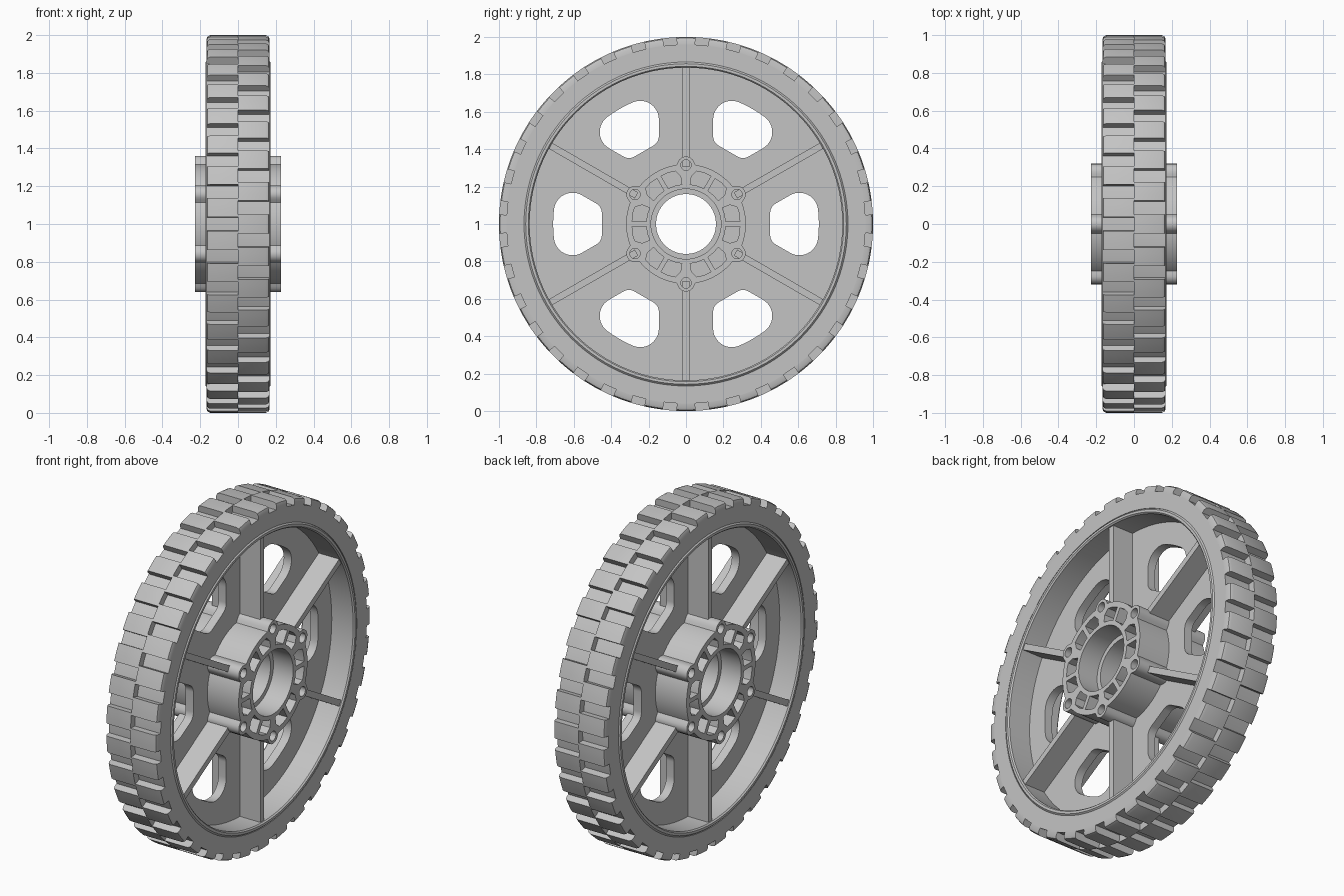
import bpy, bmesh
from math import sin, cos, radians, sqrt, tau, asin, degrees
from mathutils import Matrix, Vector

if "Cube" in bpy.data.objects:
    bpy.data.objects.remove(bpy.data.objects["Cube"])

grey = bpy.data.materials.new("light_grey")
grey.use_nodes = True
GREY = (0.55, 0.55, 0.55, 1)
grey.diffuse_color = GREY
grey.node_tree.nodes["Principled BSDF"].inputs["Base Color"].default_value = GREY

# wheel plane (u, v, axle) -> world (y, z, x), raised to stand on the ground
TO_WORLD = Matrix(((0, 0, 1, 0), (1, 0, 0, 0), (0, 1, 0, 1), (0, 0, 0, 1)))
TREAD, FLOOR, HALF = 1.0, 0.96, 0.167
BORE, SEAT, HUB = 0.16, 0.187, 0.32
CORE, HUB_END = 0.1, 0.228
BOLT_R, BOSS = 0.315, 0.046


def add_object(name, mesh):
    mesh.transform(TO_WORLD)
    mesh.materials.clear()
    mesh.materials.append(grey)
    obj = bpy.data.objects.new(name, mesh)
    bpy.context.scene.collection.objects.link(obj)
    bpy.ops.object.select_all(action='DESELECT')
    obj.select_set(True)
    bpy.context.view_layer.objects.active = obj
    bpy.ops.object.shade_smooth_by_angle(angle=radians(30))
    return obj


def polar(r, deg):
    return Vector((r * cos(radians(deg)), r * sin(radians(deg))))


def arc(center, r, a, b, n):
    return [center + polar(r, a + (b - a) * i / n) for i in range(n + 1)]


def circle(r, center=Vector((0, 0)), n=96):
    return arc(center, r, 0, 360, n)[:-1]


def turned(points, deg):
    spin = Matrix.Rotation(radians(deg), 2)
    return [spin @ p for p in points]


def slab(name, loops, low, high):
    """Extruded flat outline; inner loops become holes."""
    curve = bpy.data.curves.new(name, 'CURVE')
    curve.dimensions, curve.fill_mode = '2D', 'BOTH'
    curve.extrude = (high - low) / 2
    for loop in loops:
        spline = curve.splines.new('POLY')
        spline.points.add(len(loop) - 1)
        for point, p in zip(spline.points, loop):
            point.co = (p.x, p.y, 0, 1)
        spline.use_cyclic_u = True
    temp = bpy.data.objects.new(name + "_curve", curve)
    bpy.context.scene.collection.objects.link(temp)
    graph = bpy.context.evaluated_depsgraph_get()
    mesh = bpy.data.meshes.new_from_object(temp.evaluated_get(graph))
    bpy.data.objects.remove(temp)
    bpy.data.curves.remove(curve)
    mesh.transform(Matrix.Translation((0, 0, (low + high) / 2)))
    bm = bmesh.new()
    bm.from_mesh(mesh)
    bmesh.ops.remove_doubles(bm, verts=bm.verts, dist=1e-5)
    bmesh.ops.recalc_face_normals(bm, faces=bm.faces)
    bm.to_mesh(mesh)
    bm.free()
    return add_object(name, mesh)


def sweep(bm, profile, start=0, end=360, steps=120):
    """Turn a closed (axle, radius) profile about the axle."""
    full = end - start == 360
    rows = []
    for i in range(steps if full else steps + 1):
        a = start + (end - start) * i / steps
        rows.append([bm.verts.new((*polar(r, a), x)) for x, r in profile])
    pairs = list(zip(rows, rows[1:])) + ([(rows[-1], rows[0])] if full else [])
    n = len(profile)
    for one, two in pairs:
        for j in range(n):
            k = (j + 1) % n
            bm.faces.new((one[j], one[k], two[k], two[j]))
    if not full:
        bm.faces.new(rows[0])
        bm.faces.new(rows[-1])


def finish(name, bm):
    bmesh.ops.recalc_face_normals(bm, faces=bm.faces)
    mesh = bpy.data.meshes.new(name)
    bm.to_mesh(mesh)
    bm.free()
    return add_object(name, mesh)


def both_sides(half_profile):
    return half_profile + [(-x, r) for x, r in reversed(half_profile)]


# tyre band under the tread
bm = bmesh.new()
sweep(bm, both_sides([(HALF, 0.866), (HALF, FLOOR)]))
finish("tyre_band", bm)

# tread blocks, staggered by half a step between the two sides
PITCH, BLOCK = 10, 5.8
for side, name, offset in ((1, "left_tread", 0), (-1, "right_tread", PITCH / 2)):
    section = [(0, 0.95), (0, TREAD), (HALF - 0.02, TREAD),
               (HALF - 0.006, TREAD - 0.006), (HALF, TREAD - 0.02), (HALF, 0.95)]
    section = [(x * side, r) for x, r in section]
    bm = bmesh.new()
    for i in range(360 // PITCH):
        mid = i * PITCH + offset
        sweep(bm, section, mid - BLOCK / 2, mid + BLOCK / 2, 3)
    finish(name, bm)

# rim with chamfered lips
bm = bmesh.new()
sweep(bm, both_sides([(0.164, 0.836), (0.172, 0.843), (0.172, 0.857), (0.162, 0.867)]))
finish("rim", bm)

# web plate with six rounded windows lying between the spokes
GAP, OUT, IN, R_OUT, R_IN = 0.145, 0.71, 0.45, 0.1, 0.06
tilt = 30 - degrees(asin((GAP + R_OUT) / (OUT - R_OUT)))
corner = polar(OUT - R_OUT, tilt)
u = IN + R_IN
inner = Vector((u, (u * sin(radians(30)) - GAP - R_IN) / cos(radians(30))))
half = (arc(Vector((0, 0)), OUT, 0, tilt, 4) + arc(corner, R_OUT, tilt, 120, 12)[1:]
        + arc(inner, R_IN, 120, 180, 8))
window = half + [Vector((p.x, -p.y)) for p in reversed(half[1:])]
windows = [turned(window, i * 60) for i in range(6)]
slab("web_plate", [circle(0.85), circle(0.25)] + windows, -0.025, 0.025)

# six spoke ribs
bm = bmesh.new()
for i in range(6):
    m = (Matrix.Rotation(radians(30 + 60 * i), 4, 'Z') @ Matrix.Translation((0.573, 0, 0))
         @ Matrix.Diagonal((0.535, 0.036, 0.316, 1)))
    bmesh.ops.create_cube(bm, size=1, matrix=m)
finish("spokes", bm)


# hub outline: a round barrel merged with six bolt bosses
def hub_radius(deg):
    a = radians((deg + 30) % 60 - 30)
    reach = BOSS ** 2 - (BOLT_R * sin(a)) ** 2
    return max(HUB, BOLT_R * cos(a) + sqrt(reach)) if reach > 0 else HUB


outline = [polar(hub_radius(i * 1.5), i * 1.5 + 30) for i in range(240)]
bolts = [circle(0.028, polar(BOLT_R, 30 + 60 * i), 24) for i in range(6)]
shape = [(0.213, 6), (0.256, 6.5), (0.288, 11.5), (0.29, 19), (0.288, 27.5),
         (0.213, 26.5), (0.213, 16)]
pockets = []
for i in range(6):
    for sign in (1, -1):
        pockets.append([polar(r, 30 + 60 * i + sign * a) for r, a in shape])

slab("hub_core", [outline, circle(BORE)] + bolts, -CORE, CORE)
for name, low, high in (("left_hub_end", CORE, HUB_END), ("right_hub_end", -HUB_END, -CORE)):
    slab(name, [outline, circle(SEAT)] + bolts + pockets, low, high)
